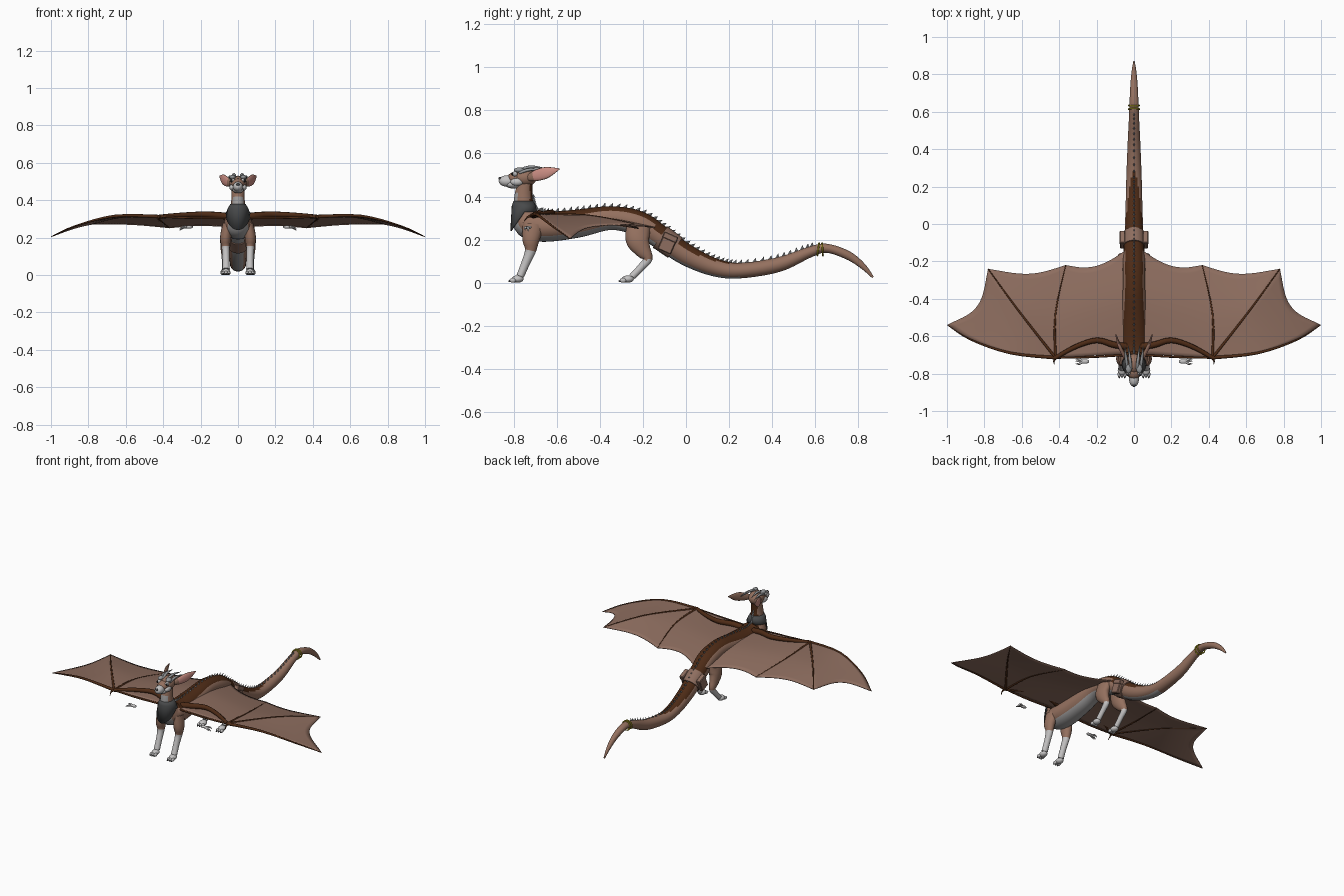
import bpy, bmesh, math
from mathutils import Vector, Matrix, Euler

if "Cube" in bpy.data.objects:
    bpy.data.objects.remove(bpy.data.objects["Cube"], do_unlink=True)


def paint(name, r, g, b):
    m = bpy.data.materials.new(name)
    m.use_nodes = True
    m.diffuse_color = (r, g, b, 1)
    m.node_tree.nodes["Principled BSDF"].inputs["Base Color"].default_value = (r, g, b, 1)
    return m


HIDE = paint("hide brown", .30, .165, .115)
SKIN = paint("membrane brown", .27, .155, .115)
DARK = paint("dark brown", .075, .024, .008)
WHITE = paint("pale grey", .55, .54, .54)
BELLY = paint("belly grey", .36, .35, .35)
SCARF = paint("scarf grey", .065, .068, .07)
HORN = paint("horn grey", .3, .31, .32)
GOLD = paint("gold", .42, .36, .02)
PINK = paint("ear pink", .60, .27, .23)
BLACK = paint("pupil black", .01, .01, .01)


def finish(bm, name, mats, mirror=False, smooth=True):
    bmesh.ops.recalc_face_normals(bm, faces=bm.faces)
    for f in bm.faces:
        f.smooth = smooth and len(f.verts) < 5
    me = bpy.data.meshes.new(name)
    bm.to_mesh(me)
    bm.free()
    for m in mats:
        me.materials.append(m)
    ob = bpy.data.objects.new(name, me)
    bpy.context.scene.collection.objects.link(ob)
    if mirror:
        ob.modifiers.new("mirror", "MIRROR").use_mirror_merge = False
    return ob


def at(pts, t):
    """Point on a smooth curve through pts, with t from 0 to 1."""
    n = len(pts) - 1
    i = min(int(t * n), n - 1)
    u = t * n - i
    a, b, c, d = (pts[max(0, min(n, k))] for k in range(i - 1, i + 3))
    return [q + .5 * u * (r - p + u * (2 * p - 5 * q + 4 * r - s + u * (3 * (q - r) + s - p)))
            for p, q, r, s in zip(a, b, c, d)]


def smooth_path(pts, sub):
    n = (len(pts) - 1) * sub
    return [at(pts, i / n) for i in range(n + 1)]


def frames(path, ref):
    """Centre, side axis, upper axis and both radii along a path."""
    out = []
    for i, p in enumerate(path):
        t = Vector(path[min(i + 1, len(path) - 1)][:3]) - Vector(path[max(i - 1, 0)][:3])
        t.normalize()
        side = Vector(ref)
        side = (side - t * side.dot(t)).normalized()
        out.append((Vector(p[:3]), side, side.cross(t), max(p[3], .001), max(p[4], .001)))
    return out


def loft(name, secs, mats, rule=None, ref=(1, 0, 0), seg=16, sub=4, mirror=False):
    """Tube through sections of x, y, z, side radius and upper radius."""
    bm = bmesh.new()
    rings = []
    for c, s, n, rs, rn in frames(smooth_path(secs, sub), ref):
        angles = [2 * math.pi * k / seg for k in range(seg)]
        rings.append([bm.verts.new(c + s * rs * math.cos(a) + n * rn * math.sin(a)) for a in angles])
    for r0, r1 in zip(rings, rings[1:]):
        for k in range(seg):
            j = (k + 1) % seg
            f = bm.faces.new((r0[k], r0[j], r1[j], r1[k]))
            if rule:
                a = 2 * math.pi * (k + .5) / seg
                f.material_index = rule(f.calc_center_median(), math.cos(a), math.sin(a))
    for r in (rings[0], rings[-1]):
        f = bm.faces.new(r)
        f.material_index = rule(f.calc_center_median(), 0, 0) if rule else 0
    return finish(bm, name, mats, mirror)


def balls(name, items, mat, mirror=False):
    """Ellipsoids given as centre and radii."""
    bm = bmesh.new()
    for loc, size in items:
        bmesh.ops.create_uvsphere(bm, u_segments=16, v_segments=10, radius=1,
                                  matrix=Matrix.LocRotScale(Vector(loc), None, Vector(size)))
    return finish(bm, name, [mat], mirror)


# Neck, body and tail in one tube: y, z, half width, half height
BODY = [(0, *s) for s in (
    (-.745, .47, .034, .034), (-.755, .40, .036, .042), (-.75, .34, .046, .052),
    (-.73, .28, .072, .074), (-.65, .26, .08, .07), (-.5, .275, .07, .065),
    (-.35, .30, .06, .055), (-.22, .275, .06, .058), (-.12, .212, .054, .054),
    (0, .13, .048, .05), (.13, .072, .044, .042), (.25, .056, .041, .036),
    (.43, .084, .034, .034), (.57, .14, .027, .025), (.65, .16, .024, .021),
    (.75, .128, .019, .02), (.82, .078, .012, .014), (.868, .025, .004, .005))]


def body_colour(c, cos, sin):
    stripe = .65 if c.y < -.14 else .2 + (c.y + .1) * 2.1
    if sin > stripe and -.725 < c.y < .28:
        return 1
    if c.z < .42 and sin < (-.55 if c.y < -.12 else -.8) and c.y < .25:
        return 2
    return 0


loft("body", BODY, [HIDE, DARK, BELLY], body_colour, seg=28, sub=5)

# Row of spikes down the spine
bm = bmesh.new()
for c, s, n, rs, rn in frames(smooth_path(BODY, 5), (1, 0, 0)):
    if c.z < .42 and c.y < .6:
        t = n.cross(s)
        foot = c + n * (rn - .004)
        base = [bm.verts.new(foot + v) for v in (s * .006, t * .012, s * -.006, t * -.012)]
        tip = bm.verts.new(foot + n * .02 + t * .012)
        bm.faces.new(base)
        for k in range(4):
            bm.faces.new((base[k], base[(k + 1) % 4], tip))
finish(bm, "back_spikes", [HORN], smooth=False)

# Legs and paws
loft("front_legs", [(.055, -.71, .27, .028, .05), (.066, -.72, .2, .03, .04), (.066, -.722, .15, .022, .026),
                    (.064, -.745, .09, .019, .02), (.064, -.77, .03, .02, .018)],
     [HIDE, WHITE], lambda c, cos, sin: int(c.z < .15), mirror=True)
loft("hind_legs", [(.05, -.22, .26, .028, .055), (.062, -.225, .2, .032, .055), (.068, -.2, .15, .026, .038),
                   (.07, -.178, .11, .019, .022), (.07, -.21, .07, .016, .017), (.07, -.25, .028, .016, .016)],
     [HIDE, WHITE], lambda c, cos, sin: int(c.z < .105), mirror=True)
for name, x, y in (("front_paws", .064, -.782), ("hind_paws", .07, -.27)):
    toes = [((x + d, y - .022, .011), (.009, .016, .011)) for d in (-.015, 0, .015)]
    balls(name, [((x, y, .017), (.023, .028, .017))] + toes, WHITE, True)
    balls(name + "_claws", [((x + d, y - .036, .007), (.004, .007, .005)) for d in (-.015, 0, .015)], SCARF, True)

# Head
balls("head", [((0, -.748, .488), (.047, .055, .043)), ((0, -.79, .485), (.036, .04, .03))], HIDE)
balls("snout", [((0, -.828, .472), (.027, .042, .027)), ((0, -.80, .457), (.032, .04, .02))], WHITE)
balls("cheeks", [((.03, -.785, .468), (.016, .03, .018))], WHITE, True)
balls("nose", [((0, -.864, .484), (.011, .007, .007))], SCARF)
balls("eyes", [((.03, -.795, .505), (.013, .013, .012))], WHITE, True)
balls("pupils", [((.034, -.805, .505), (.006, .006, .008))], BLACK, True)
balls("brows", [((.029, -.775, .523), (.016, .024, .012))], HORN, True)
for name, x, z in (("inner_horns", .016, .53), ("outer_horns", .036, .518)):
    loft(name, [(x, -.775, z - .008, .008, .007), (x + .006, -.72, z + .008, .008, .007),
                (x + .014, -.65, z, .001, .001)], [HORN], seg=8, mirror=True)
loft("ears", [(.034, -.735, .487, .009, .014), (.057, -.695, .498, .01, .026),
              (.08, -.645, .512, .009, .026), (.098, -.588, .528, .002, .003)],
     [HIDE, PINK], lambda c, cos, sin: int(cos > .25 and c.y > -.71), ref=(1, -.5, 0), mirror=True)

# Scarf: a collar that hangs to a point at the front
bm = bmesh.new()
rows = []
for k in range(24):
    a = 2 * math.pi * k / 24
    f, x = math.cos(a), math.sin(a)
    low = .33 - .09 * f if f > 0 else .33
    rows.append([bm.verts.new(v) for v in (
        (x * .041, -.755 - f * .046, .38),
        (x * .054, -.753 - f * .056, .357),
        (x * .066, -.75 - f * (.066 if f > 0 else .058), low))])
for k in range(24):
    p, q = rows[k], rows[(k + 1) % 24]
    for i in range(2):
        bm.faces.new((p[i], q[i], q[i + 1], p[i + 1]))
finish(bm, "neck_scarf", [SCARF]).modifiers.new("thickness", "SOLIDIFY").thickness = .006

# Wing bones: fingers fan out from the wrist
WRIST = (.42, -.715, .312)
LEAD = [WRIST, (.66, -.69, .315), (.87, -.62, .262), (.998, -.54, .205)]
MID = [WRIST, (.62, -.46, .312), (.78, -.24, .272)]
REAR = [WRIST, (.42, -.48, .298), (.365, -.22, .252)]
ROOT = [(.03, -.695, .305), (.03, -.4, .305), (.03, -.13, .255)]


def bone(name, pts, r0, r1):
    n = len(pts) - 1
    secs = [(*p, r0 + (r1 - r0) * i / n, r0 + (r1 - r0) * i / n) for i, p in enumerate(pts)]
    loft(name, secs, [DARK], ref=(0, .3, 1), seg=8, mirror=True)


bone("wing_arms", [(.04, -.655, .31), (.11, -.645, .32), (.2, -.622, .324), (.31, -.655, .32), WRIST], .02, .011)
bone("wing_front_edges", [(.04, -.70, .305), (.24, -.712, .305), WRIST], .006, .006)
bone("wing_leading_fingers", LEAD, .01, .002)
bone("wing_middle_fingers", MID, .008, .003)
bone("wing_rear_fingers", REAR, .008, .003)
bone("wing_thumbs", [WRIST, (.428, -.735, .305), (.425, -.752, .285)], .008, .001)

# Wing membranes: panels between the fingers with scalloped outer edges
bm = bmesh.new()
N = 14
for a, b, sag in ((LEAD, MID, .18), (MID, REAR, .11), (REAR, ROOT, .13)):
    grid = []
    for i in range(N + 1):
        grid.append([])
        for j in range(N + 1):
            v = j / N
            t = i / N * (1 - sag * 4 * v * (1 - v))
            grid[i].append(bm.verts.new(Vector(at(a, t)).lerp(Vector(at(b, t)), v)))
    for i in range(N):
        for j in range(N):
            bm.faces.new((grid[i][j], grid[i + 1][j], grid[i + 1][j + 1], grid[i][j + 1]))
bmesh.ops.remove_doubles(bm, verts=bm.verts, dist=.0005)
wing = finish(bm, "wing_membranes", [SKIN], True)
thick = wing.modifiers.new("thickness", "SOLIDIFY")
thick.thickness, thick.offset = .004, 0

# Small clawed hands below the front of the wings
balls("hand_palms", [((.262, -.735, .256), (.022, .012, .008))], WHITE, True)
for k, (dy, dz) in enumerate(((-.012, -.006), (.002, -.012), (.012, 0))):
    loft(f"hand_finger_{k + 1}", [(.27, -.735, .256, .006, .006), (.292, -.735 + dy, .258 + dz / 2, .006, .005),
                                  (.312, -.735 + dy, .25 + dz, .001, .001)],
         [WHITE], ref=(0, 1, 0), seg=8, mirror=True)

# Strap and side pouches at the tail base
strap = [(p[0], p[1], p[2], p[3] + .006, p[4] + .006) for p in smooth_path(BODY, 5) if -.125 < p[1] < -.045]
loft("strap", strap, [SKIN], seg=24, sub=1)
for name, size, drop in (("pouches", (.024, .066, .085), 0), ("pouch_flaps", (.03, .07, .03), .03)):
    bm = bmesh.new()
    tilt = Euler((math.radians(-24), 0, 0))
    lift = Vector((0, 0, drop))
    lift.rotate(tilt)
    bmesh.ops.create_cube(bm, size=1, matrix=Matrix.LocRotScale(
        Vector((.062, -.085, .183)) + lift, tilt, Vector(size)))
    bmesh.ops.bevel(bm, geom=bm.edges[:], offset=.004, segments=1, affect="EDGES")
    finish(bm, name, [SKIN], True, smooth=False)

# Gold rings on the tail
for k, y in enumerate((.614, .634)):
    bpy.ops.mesh.primitive_torus_add(location=(0, y, .155), rotation=(math.radians(82 + 12 * k), 0, 0),
                                     major_radius=.029, minor_radius=.004,
                                     major_segments=24, minor_segments=8)
    ring = bpy.context.object
    ring.name = f"tail_ring_{k + 1}"
    ring.data.materials.append(GOLD)
    bpy.ops.object.shade_smooth_by_angle()
